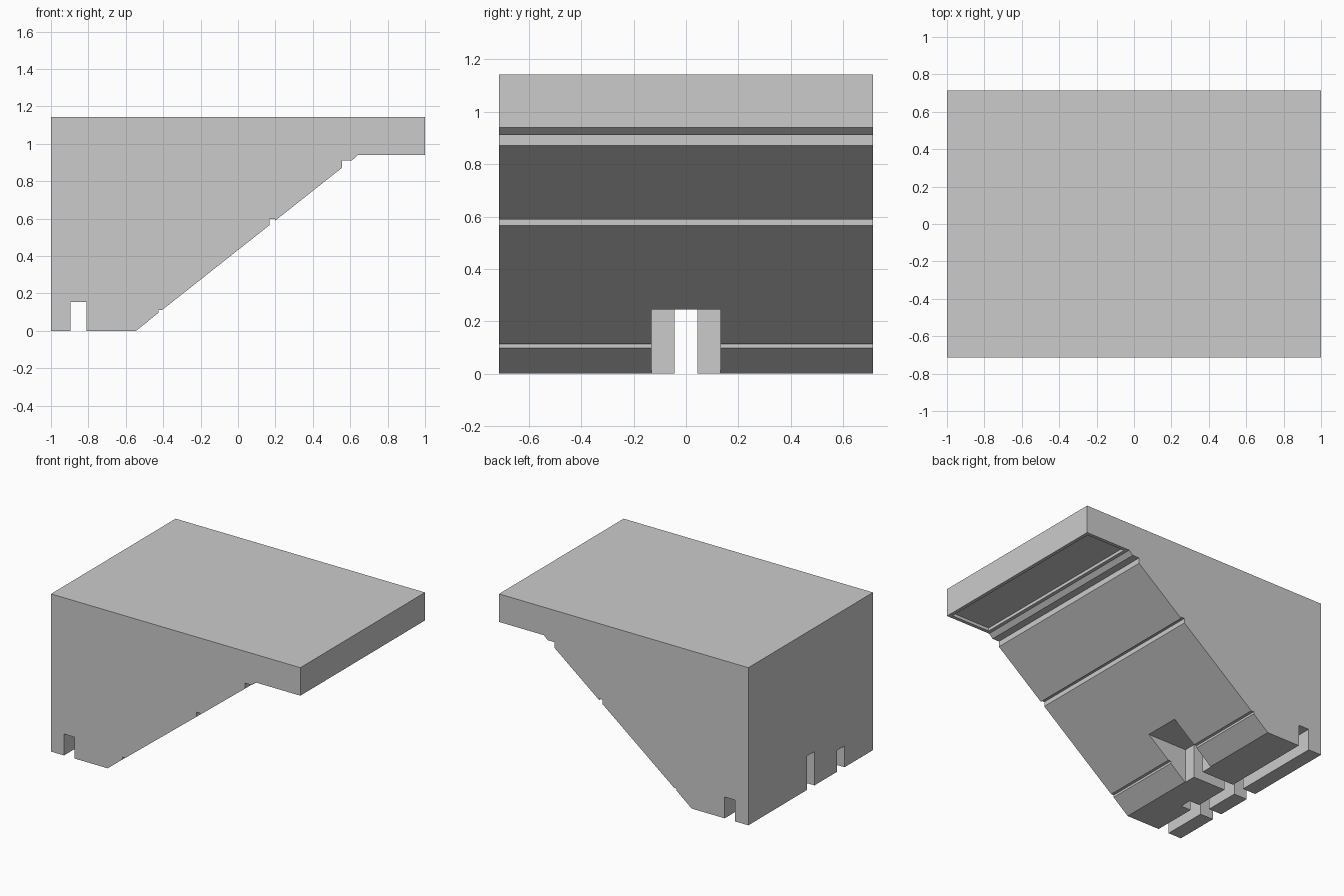
import bpy, bmesh

if "Cube" in bpy.data.objects:
    bpy.data.objects.remove(bpy.data.objects["Cube"])

HALF_Y = 0.714


def link_mesh(name, bm):
    bmesh.ops.recalc_face_normals(bm, faces=bm.faces)
    mesh = bpy.data.meshes.new(name)
    bm.to_mesh(mesh)
    bm.free()
    obj = bpy.data.objects.new(name, mesh)
    bpy.context.collection.objects.link(obj)
    return obj


def extrude_profile(name, points, half_y):
    bm = bmesh.new()
    face = bm.faces.new([bm.verts.new((x, -half_y, z)) for x, z in points])
    ext = bmesh.ops.extrude_face_region(bm, geom=[face])["geom"]
    verts = [g for g in ext if isinstance(g, bmesh.types.BMVert)]
    bmesh.ops.translate(bm, verts=verts, vec=(0, 2 * half_y, 0))
    return link_mesh(name, bm)


def box(name, x, y, z):
    bm = bmesh.new()
    bmesh.ops.create_cube(bm, size=1)
    for v in bm.verts:
        for i, (lo, hi) in enumerate((x, y, z)):
            v.co[i] = lo if v.co[i] < 0 else hi
    return link_mesh(name, bm)


def cut(target, cutter):
    cutter.hide_render = True
    mod = target.modifiers.new(cutter.name, "BOOLEAN")
    mod.operation = "DIFFERENCE"
    mod.solver = "EXACT"
    mod.object = cutter
    bpy.context.view_layer.objects.active = target
    bpy.ops.object.modifier_apply(modifier=mod.name)
    bpy.data.objects.remove(cutter)


# Wedge body: cross channel, notched slope and overhanging shelf
profile = [
    (-1, 0), (-0.895, 0), (-0.895, 0.155), (-0.81, 0.155), (-0.81, 0),
    (-0.545, 0), (-0.425, 0.097), (-0.425, 0.113), (-0.404, 0.113),
    (0.168, 0.565), (0.168, 0.598), (0.197, 0.598), (0.197, 0.588),
    (0.556, 0.872), (0.556, 0.912), (0.61, 0.912), (0.64, 0.94),
    (1, 0.94), (1, 1.143), (-1, 1.143),
]
body = extrude_profile("wedge_body", profile, HALF_Y)

# Centre slot running through, with a wider pocket in the slope
cut(body, box("centre_slot", (-1.1, -0.5), (-0.044, 0.044), (-0.1, 0.245)))
cut(body, box("slope_pocket", (-0.55, 0.0), (-0.131, 0.131), (-0.1, 0.245)))

# Short side slot from the tall face, across the channel
cut(body, box("side_slot", (-1.1, -0.73), (-0.388, -0.302), (-0.1, 0.155)))

# Shallow recess under the shelf
cut(body, box("shelf_recess", (0.665, 0.975),
              (-HALF_Y + 0.025, HALF_Y - 0.025), (0.85, 0.962)))
